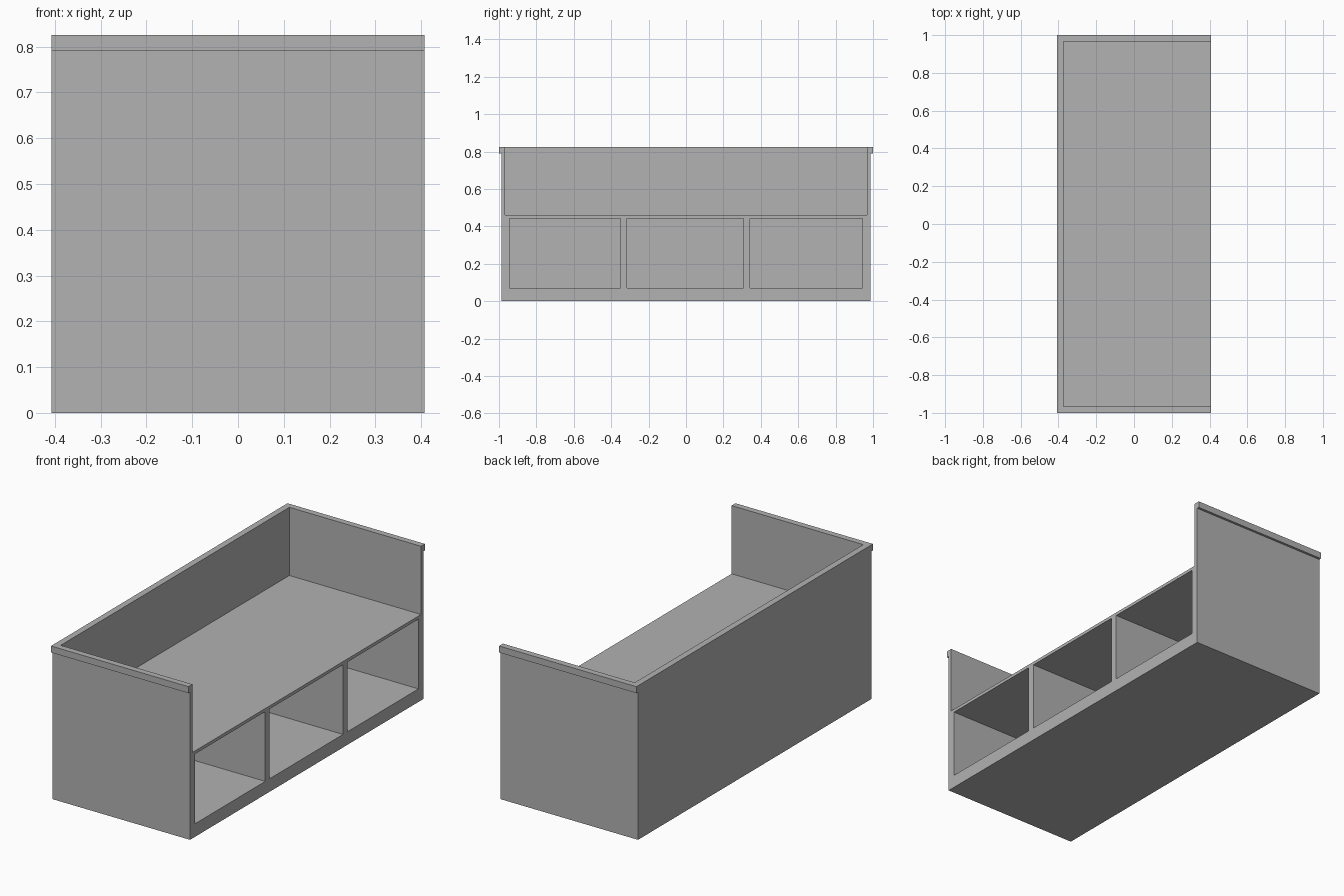
import bpy
import bmesh
from mathutils import Vector

cube = bpy.data.objects.get("Cube")
if cube:
    bpy.data.objects.remove(cube, do_unlink=True)

grey = bpy.data.materials.new("plain grey")
grey.use_nodes = True
colour = (0.445, 0.445, 0.445, 1)
grey.diffuse_color = colour
grey.node_tree.nodes["Principled BSDF"].inputs["Base Color"].default_value = colour


def panel(name, x, y, z):
    """Box spanning the given (low, high) ranges."""
    spans = [sorted(r) for r in (x, y, z)]
    low = Vector([s[0] for s in spans])
    high = Vector([s[1] for s in spans])
    bm = bmesh.new()
    bmesh.ops.create_cube(bm, size=1)
    bmesh.ops.scale(bm, vec=high - low, verts=bm.verts)
    mesh = bpy.data.meshes.new(name)
    bm.to_mesh(mesh)
    bm.free()
    mesh.materials.append(grey)
    obj = bpy.data.objects.new(name, mesh)
    obj.location = (low + high) / 2
    bpy.context.collection.objects.link(obj)
    return obj


# Main dimensions
half_depth = 0.407
back_inner = -0.373
end_inner, end_outer, rim_outer = 0.967, 0.987, 1.0
height, rim_bottom = 0.825, 0.79
base_top, seat_bottom, seat_top = 0.07, 0.443, 0.46
full_x = (-half_depth, half_depth)
inner_x = (back_inner, half_depth)
inner_y = (-end_inner, end_inner)

# Back, base and seat
panel("back_panel", (-half_depth, back_inner), inner_y, (0, height))
panel("base", inner_x, inner_y, (0, base_top))
panel("seat", inner_x, inner_y, (seat_bottom, seat_top))

# Ends with an overhanging rim, plus the uprights lining the cubbies
for side, s in (("right", -1), ("left", 1)):
    panel("end_panel_" + side, full_x, (s * end_inner, s * end_outer), (0, height))
    panel("end_rim_" + side, full_x, (s * end_outer, s * rim_outer), (rim_bottom, height))
    panel("cubby_side_" + side, inner_x, (s * 0.945, s * end_inner), (base_top, seat_bottom))

# Dividers between the three cubbies
for i, y in enumerate((-0.333, 0.325)):
    panel(f"cubby_divider_{i + 1}", inner_x, (y - 0.018, y + 0.018), (base_top, seat_bottom))
